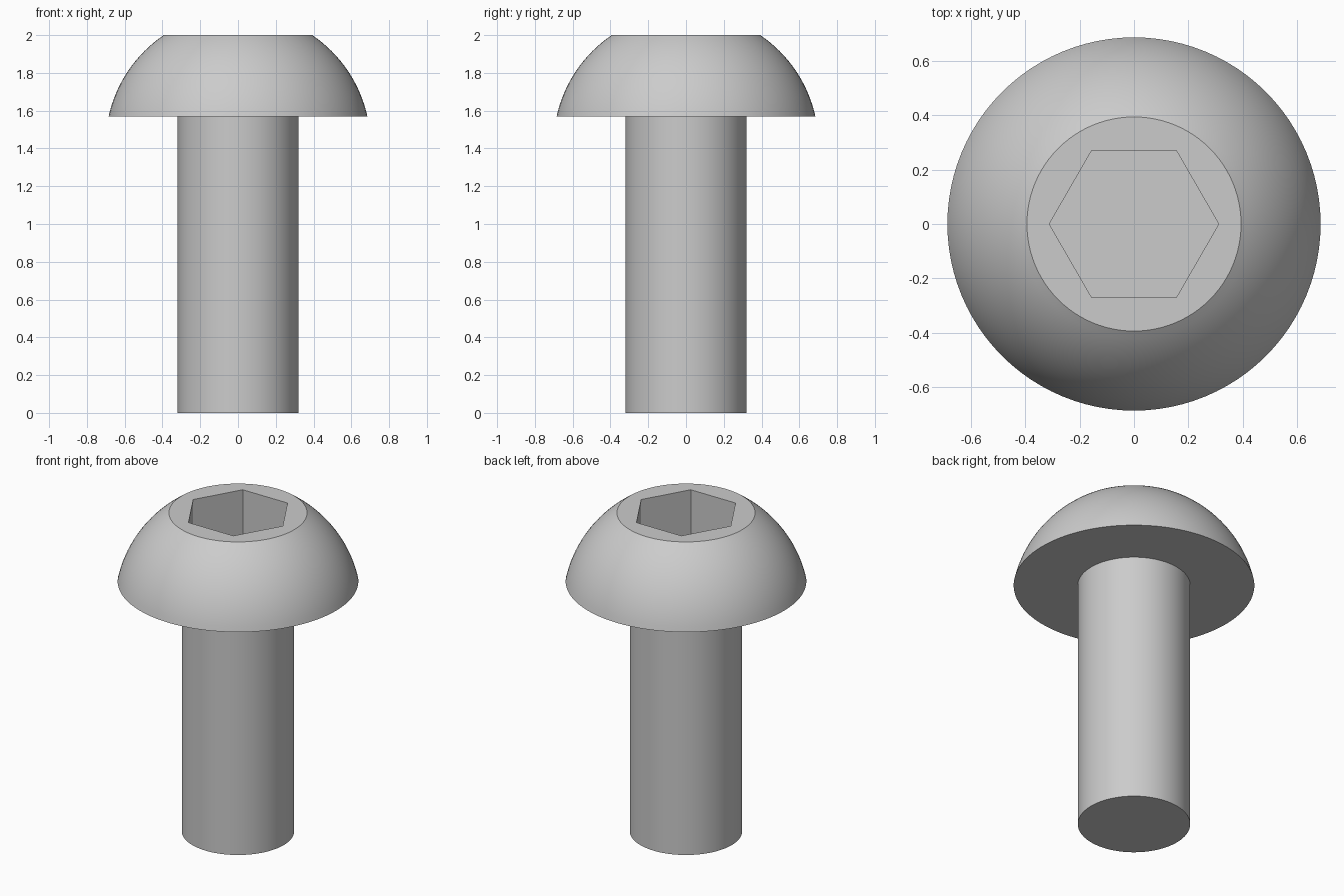
import bpy, bmesh, math

if "Cube" in bpy.data.objects:
    bpy.data.objects.remove(bpy.data.objects["Cube"])

SIDES = 96
SHANK_R, SEAT_Z, TOP_Z = 0.32, 1.57, 2.0
HEAD_R, RIM_R = 0.685, 0.393
SOCKET_R, SOCKET_DEPTH = 0.311, 0.3

# Half profile: shank, underside, then a dome arc centred on the axis
centre = (RIM_R**2 + TOP_Z**2 - HEAD_R**2 - SEAT_Z**2) / (2 * (TOP_Z - SEAT_Z))
radius = math.hypot(HEAD_R, SEAT_Z - centre)
a0 = math.atan2(SEAT_Z - centre, HEAD_R)
a1 = math.atan2(TOP_Z - centre, RIM_R)
profile = [(SHANK_R, 0), (SHANK_R, SEAT_Z)]
for i in range(17):
    a = a0 + (a1 - a0) * i / 16
    profile.append((radius * math.cos(a), centre + radius * math.sin(a)))

# Bolt body: lathe the profile and cap both ends
bm = bmesh.new()
rings = [[bm.verts.new((r * math.cos(t), r * math.sin(t), z))
          for t in (2 * math.pi * k / SIDES for k in range(SIDES))]
         for r, z in profile]
for lo, hi in zip(rings, rings[1:]):
    for k in range(SIDES):
        n = (k + 1) % SIDES
        bm.faces.new((lo[k], lo[n], hi[n], hi[k]))
bm.faces.new(rings[0][::-1])
bm.faces.new(rings[-1])
mesh = bpy.data.meshes.new("button_head_bolt")
bm.to_mesh(mesh)
bm.free()
bolt = bpy.data.objects.new("button_head_bolt", mesh)
bpy.context.collection.objects.link(bolt)

# Hex socket cutter, corners on the x axis
bpy.ops.mesh.primitive_cylinder_add(vertices=6, radius=SOCKET_R,
                                    depth=2 * SOCKET_DEPTH, location=(0, 0, TOP_Z),
                                    rotation=(0, 0, math.radians(30)))
cutter = bpy.context.object
cutter.name = "hex_socket_cutter"
cutter.hide_render = True

cut = bolt.modifiers.new("hex_socket", 'BOOLEAN')
cut.operation = 'DIFFERENCE'
cut.solver = 'EXACT'
cut.object = cutter

# Apply the cut, then smooth while keeping edges sharp
bpy.ops.object.select_all(action='DESELECT')
bolt.select_set(True)
bpy.context.view_layer.objects.active = bolt
bpy.ops.object.modifier_apply(modifier=cut.name)
bpy.data.objects.remove(cutter)
bpy.ops.object.shade_smooth_by_angle(angle=math.radians(25))
